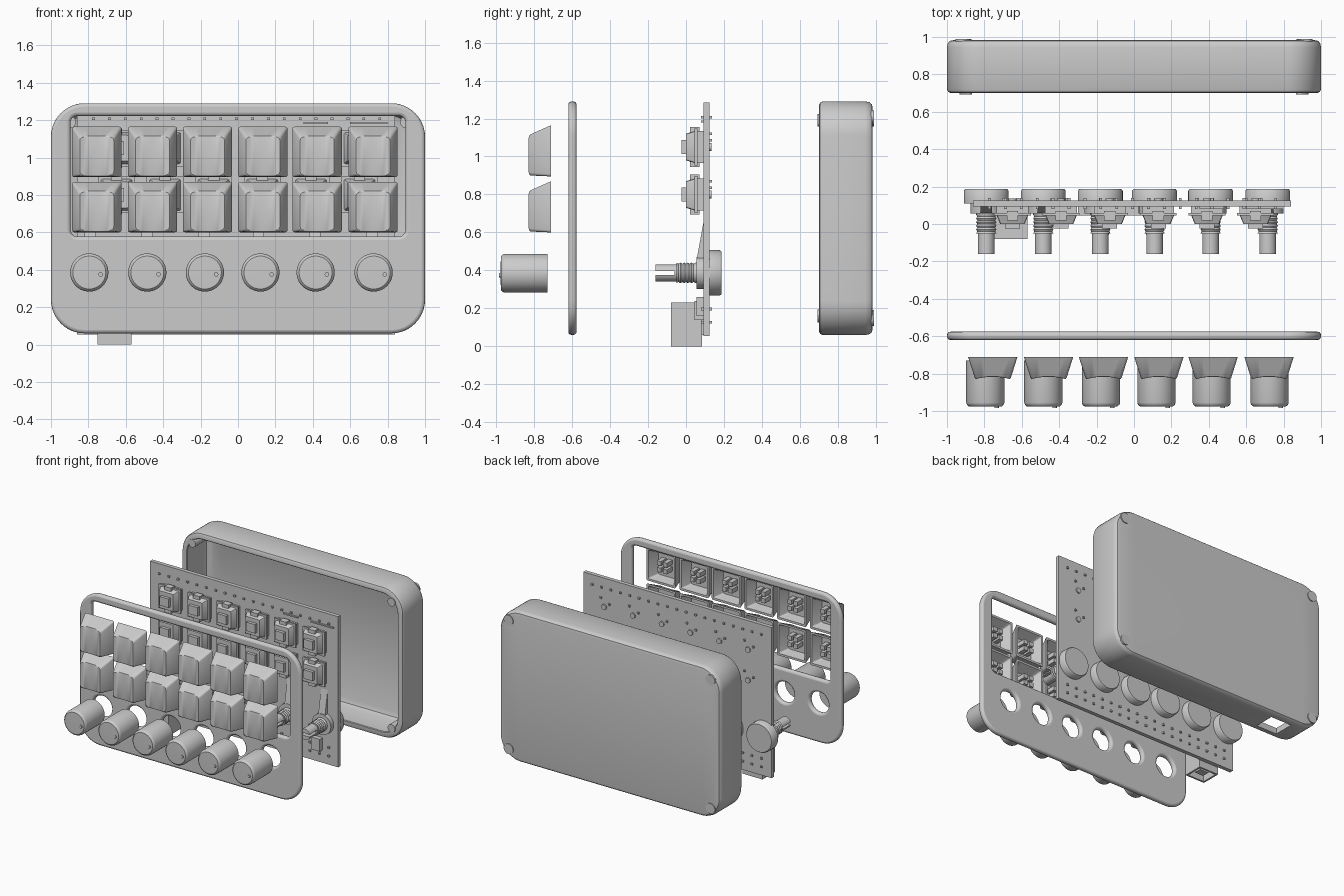
import bpy, bmesh
from math import sin, cos, pi, radians

if "Cube" in bpy.data.objects:
    bpy.data.objects.remove(bpy.data.objects["Cube"])

KNOB_X = [-0.795, -0.485, -0.177, 0.12, 0.415, 0.725]
POT_X = [-0.79, -0.485, -0.18, 0.11, 0.41, 0.715]
CAP_X = [-0.755, -0.457, -0.163, 0.133, 0.423, 0.722]
SWITCH_X = [-0.65 + 0.26 * i for i in range(6)]
MID_Z = 0.675


def finish(name, bm, smooth=True):
    bmesh.ops.recalc_face_normals(bm, faces=bm.faces)
    me = bpy.data.meshes.new(name)
    bm.to_mesh(me)
    bm.free()
    ob = bpy.data.objects.new(name, me)
    bpy.context.collection.objects.link(ob)
    if smooth:
        bpy.ops.object.select_all(action='DESELECT')
        ob.select_set(True)
        bpy.context.view_layer.objects.active = ob
        bpy.ops.object.shade_smooth_by_angle(angle=radians(35))
    return ob


def add_box(bm, x0, x1, y0, y1, z0, z1):
    vs = bmesh.ops.create_cube(bm, size=1)['verts']
    for v in vs:
        v.co.x = x0 if v.co.x < 0 else x1
        v.co.y = y0 if v.co.y < 0 else y1
        v.co.z = z0 if v.co.z < 0 else z1


def boxes(name, items):
    bm = bmesh.new()
    for b in items:
        add_box(bm, *b)
    return finish(name, bm, False)


def rounded_half(hx, hz, r, arc, mid):
    """Upper half of a rounded rectangle, from right to left."""
    right = [(hx - r + r * cos(a), hz - r + r * sin(a))
             for a in (pi / 2 * i / arc for i in range(arc + 1))]
    flat = [((hx - r) * (1 - 2 * i / mid), hz) for i in range(1, mid)]
    return right + flat + [(-x, z) for x, z in reversed(right)]


def loft(name, rings, cx, cz, arc=8, mid=1):
    """Rings are (half x, half z, corner radius, y, z shift, dish depth)."""
    bm, loops = bmesh.new(), []
    for hx, hz, r, y, dz, dish in rings:
        up = rounded_half(hx, hz, r, arc, mid)
        loops.append([bm.verts.new((cx + x, y + dish * (1 - (x / hx) ** 2), cz + dz + z))
                      for x, z in up + [(x, -z) for x, z in reversed(up)]])
    n = len(loops[0])
    for a, b in zip(loops, loops[1:]):
        for i in range(n):
            bm.faces.new((a[i], a[(i + 1) % n], b[(i + 1) % n], b[i]))
    for lp in (loops[0], loops[-1]):
        for i in range(n // 2 - 1):
            bm.faces.new((lp[i], lp[i + 1], lp[n - 2 - i], lp[n - 1 - i]))
    return finish(name, bm)


def lathe(name, profile, x, z, n=40):
    """Turn (radius, y) points around an axis along y."""
    bm = bmesh.new()
    vs = [bm.verts.new((x + r, y, z)) for r, y in profile]
    es = [bm.edges.new(p) for p in zip(vs, vs[1:])]
    bmesh.ops.spin(bm, geom=vs + es, cent=(x, 0, z), axis=(0, 1, 0),
                   angle=2 * pi, steps=n, use_merge=True)
    bmesh.ops.remove_doubles(bm, verts=bm.verts, dist=1e-5)
    return finish(name, bm)


def cyl(name, x, z, r, y0, y1, n=32):
    return lathe(name, [(0, y0), (r, y0), (r, y1), (0, y1)], x, z, n)


def cut(ob, cutter):
    m = ob.modifiers.new('cut', 'BOOLEAN')
    m.operation, m.object, m.solver = 'DIFFERENCE', cutter, 'EXACT'
    cutter.hide_render = True
    cutter.hide_set(True)


# Rear case: open tray with rounded edges and a port hole underneath
case = loft('rear_case', [
    (0.90, 0.515, 0.10, 0.945, 0, 0), (0.935, 0.55, 0.13, 0.93, 0, 0),
    (0.95, 0.565, 0.14, 0.89, 0, 0), (0.95, 0.565, 0.14, 0.705, 0, 0),
    (0.955, 0.57, 0.145, 0.70, 0, 0), (0.98, 0.595, 0.165, 0.70, 0, 0),
    (0.994, 0.609, 0.178, 0.706, 0, 0), (1.0, 0.615, 0.18, 0.72, 0, 0),
    (1.0, 0.615, 0.18, 0.945, 0, 0), (0.996, 0.611, 0.178, 0.965, 0, 0),
    (0.985, 0.60, 0.17, 0.979, 0, 0), (0.965, 0.58, 0.15, 0.983, 0, 0)],
    0, MID_Z, arc=12)
cut(case, boxes('port_cutter', [(-0.76, -0.57, 0.75, 0.92, 0.0, 0.18)]))
for sx in (-1, 1):
    for sz in (-1, 1):
        cyl('case_foot', 0.912 * sx, MID_Z + 0.525 * sz, 0.042, 0.975, 0.99)
        cyl('case_post', 0.90 * sx, MID_Z + 0.515 * sz, 0.033, 0.692, 0.95)

# Front plate: filled outline with key window and knob holes
cu = bpy.data.curves.new('front_plate', 'CURVE')
cu.dimensions, cu.fill_mode = '2D', 'BOTH'
cu.extrude, cu.bevel_depth, cu.bevel_resolution, cu.offset = 0.004, 0.018, 2, -0.018


def outline(pts):
    sp = cu.splines.new('POLY')
    sp.points.add(len(pts) - 1)
    for p, (x, y) in zip(sp.points, pts):
        p.co = (x, y, 0, 1)
    sp.use_cyclic_u = True


def rounded(hx, hz, r, dz=0):
    up = rounded_half(hx, hz, r, 10, 1)
    return [(x, z + dz) for x, z in up + [(x, -z) for x, z in reversed(up)]]


outline(rounded(1.0, 0.615, 0.18))
outline(rounded(0.895, 0.322, 0.035, 0.90 - MID_Z))
for kx in KNOB_X:
    outline([(kx + 0.085 * cos(2 * pi * i / 40), 0.385 - MID_Z + 0.085 * sin(2 * pi * i / 40))
             for i in range(40)])
plate = bpy.data.objects.new('front_plate', cu)
bpy.context.collection.objects.link(plate)
plate.location, plate.rotation_euler = (0, -0.598, MID_Z), (pi / 2, 0, 0)
bpy.ops.object.select_all(action='DESELECT')
plate.select_set(True)
bpy.context.view_layer.objects.active = plate
bpy.ops.object.convert(target='MESH')
bpy.ops.object.shade_smooth_by_angle(angle=radians(35))

# Keycaps: hollow tapered shells with a dished face and a four-part stem
for cz in (1.03, 0.735):
    for cx in CAP_X:
        loft('keycap', [
            (0.08, 0.09, 0.01, -0.79, -0.012, 0), (0.116, 0.118, 0.01, -0.71, 0, 0),
            (0.132, 0.135, 0.012, -0.71, 0, 0), (0.097, 0.108, 0.016, -0.822, -0.022, 0.006),
            (0.091, 0.102, 0.02, -0.829, -0.022, 0.012)], cx, cz, arc=3, mid=8)
        boxes('keycap_stem', [
            (cx + sx * 0.027 - 0.018, cx + sx * 0.027 + 0.018, -0.80, -0.72,
             cz + sz * 0.027 - 0.018, cz + sz * 0.027 + 0.018)
            for sx in (-1, 1) for sz in (-1, 1)])

# Knobs with an offset marker dot
for kx in KNOB_X:
    lathe('knob', [(0, -0.86), (0.045, -0.86), (0.045, -0.73), (0.102, -0.73),
                   (0.102, -0.955), (0.098, -0.967), (0.088, -0.975), (0, -0.977)], kx, 0.385, 48)
    cyl('knob_marker', kx + 0.06, 0.375, 0.012, -0.984, -0.96, 12)

# Circuit board with solder pins and small parts
boxes('circuit_board', [(-0.86, 0.84, 0.093, 0.125, 0.055, 1.285)])
pins = [(x + dx - 0.007, x + dx + 0.007, 0.12, 0.138, z + dz - 0.007, z + dz + 0.007)
        for x in SWITCH_X for z in (1.05, 0.80) for dx, dz in ((-0.05, 0.035), (0.03, 0.07))]
pins += [(-0.78 + 0.085 * i, -0.765 + 0.085 * i, 0.08, 0.138, z, z + 0.014)
         for i in range(19) for z in (0.12, 0.19, 1.20)]
boxes('solder_pins', pins)
boxes('board_parts', [(-0.30, 0.10, 0.045, 0.10, 0.14, 0.24), (0.62, 0.70, 0.055, 0.10, 0.16, 0.26),
                      (0.35, 0.48, 0.08, 0.10, 1.18, 1.19), (0.60, 0.80, 0.08, 0.10, 1.18, 1.19)])

# Key switches: stepped housing, stem and side clips
for z in (1.05, 0.80):
    for x in SWITCH_X:
        boxes('switch', [(x - 0.085, x + 0.085, 0.05, 0.10, z - 0.085, z + 0.085),
                         (x - 0.098, x + 0.098, 0.045, 0.06, z - 0.098, z + 0.098),
                         (x - 0.04, x + 0.04, -0.025, 0.03, z - 0.036, z + 0.036),
                         (x - 0.03, x + 0.03, 0.02, 0.07, z - 0.105, z + 0.105)])
        loft('switch_top', [(0.085, 0.085, 0.01, 0.048, 0, 0),
                            (0.065, 0.07, 0.01, 0.0, 0, 0)], x, z, arc=2)
        cyl('switch_post', x, z, 0.022, 0.12, 0.135, 16)

# Potentiometers: can behind the board, bushing, split shaft, sloped lug
slot = boxes('shaft_slot_cutter', [(-1, 1, -0.2, -0.06, 0.377, 0.397)])
for x in POT_X:
    lathe('pot_can', [(0, 0.11), (0.12, 0.11), (0.12, 0.177), (0.113, 0.187), (0, 0.187)], x, 0.387)
    cyl('pot_body', x, 0.387, 0.085, 0.055, 0.12)
    lathe('pot_bushing', [(0, 0.06), (0.054, 0.06)] +
          [(0.054 - 0.006 * (i % 2), 0.05 - 0.01 * i) for i in range(11)] + [(0, -0.05)], x, 0.387, 24)
    cut(cyl('pot_shaft', x, 0.387, 0.045, -0.16, 0.05), slot)
    bm = bmesh.new()
    ends = [[bm.verts.new((x + dx, y, z)) for y, z in
             ((0.055, 0.32), (0.055, 0.45), (0.093, 0.66), (0.1, 0.66), (0.1, 0.32))]
            for dx in (-0.03, 0.03)]
    for e in ends:
        bm.faces.new(e)
    for i in range(5):
        j = (i + 1) % 5
        bm.faces.new((ends[0][i], ends[0][j], ends[1][j], ends[1][i]))
    finish('pot_lug', bm, False)

# Cable port: hollow shell opening downward with an inner tongue
boxes('cable_port', [(-0.75, -0.57, -0.08, -0.065, 0, 0.23), (-0.75, -0.57, 0.07, 0.085, 0, 0.23),
                     (-0.75, -0.735, -0.07, 0.08, 0, 0.23), (-0.585, -0.57, -0.07, 0.08, 0, 0.23),
                     (-0.75, -0.57, -0.08, 0.085, 0.12, 0.23), (-0.70, -0.62, -0.03, 0.03, 0.02, 0.15),
                     (-0.74, -0.58, 0.07, 0.10, 0.06, 0.22)])
